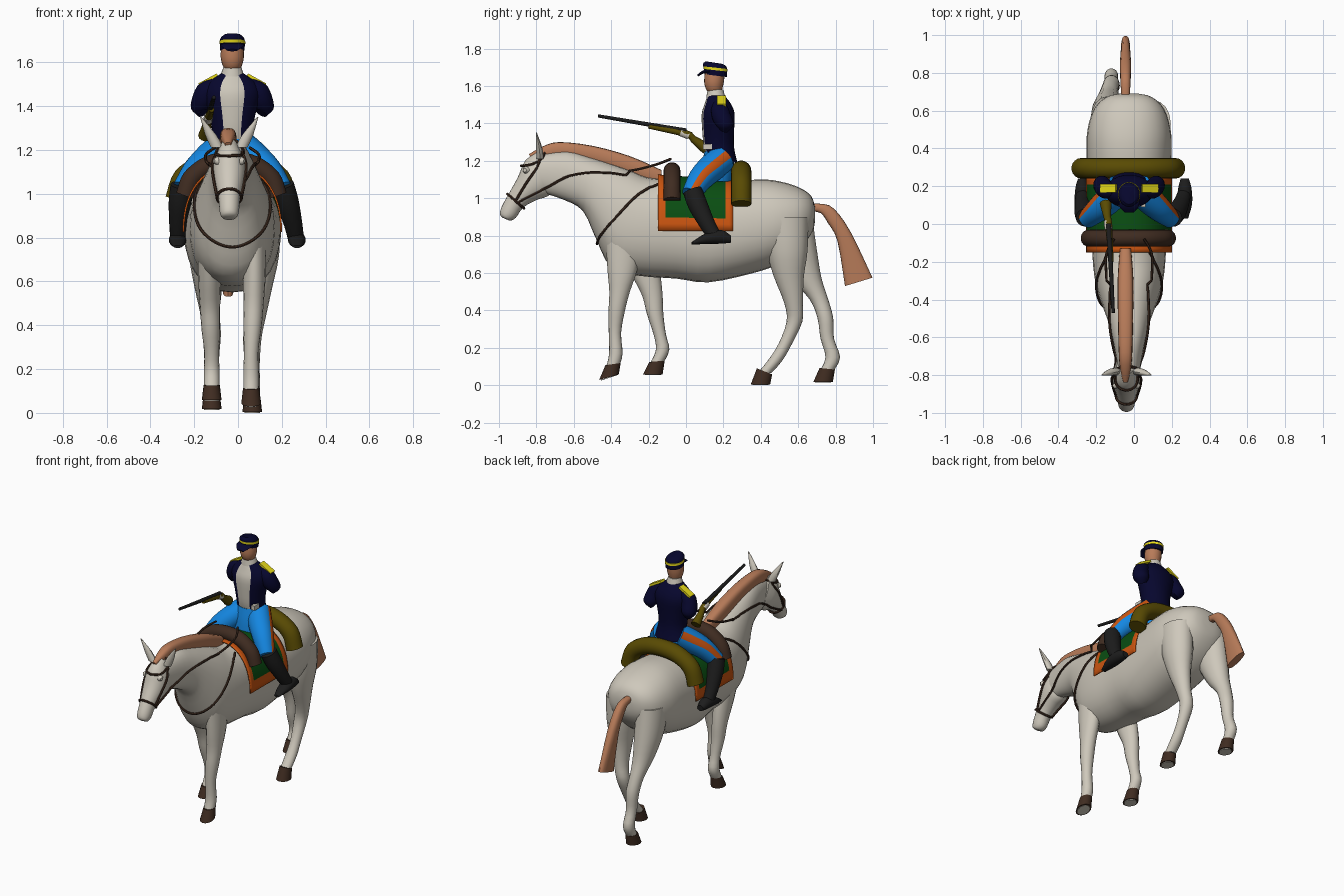
import bpy, bmesh, math
from mathutils import Vector as V
from mathutils.bvhtree import BVHTree

if "Cube" in bpy.data.objects:
    bpy.data.objects.remove(bpy.data.objects["Cube"])

CX = -.026  # centre line of horse and rider


def material(name, *rgb):
    m = bpy.data.materials.new(name)
    m.use_nodes = True
    m.diffuse_color = (*rgb, 1)
    m.node_tree.nodes["Principled BSDF"].inputs["Base Color"].default_value = (*rgb, 1)
    return m


WHITE = material("warm white", .62, .58, .5)
TAN = material("tan", .48, .2, .1)
NAVY = material("navy", .002, .002, .027)
BLUE = material("bright blue", .007, .24, .75)
ORANGE = material("orange", .6, .09, .005)
GREEN = material("green", .003, .075, .006)
OLIVE = material("olive", .1, .07, .001)
BROWN = material("dark brown", .05, .025, .015)
BLACK = material("black", .012, .012, .012)
YELLOW = material("yellow", .8, .7, .01)


def finish(name, bm, mats):
    bmesh.ops.recalc_face_normals(bm, faces=bm.faces)
    mesh = bpy.data.meshes.new(name)
    bm.to_mesh(mesh)
    bm.free()
    ob = bpy.data.objects.new(name, mesh)
    bpy.context.collection.objects.link(ob)
    for m in mats:
        mesh.materials.append(m)
    bpy.ops.object.select_all(action='DESELECT')
    ob.select_set(True)
    bpy.context.view_layer.objects.active = ob
    bpy.ops.object.shade_smooth_by_angle(angle=math.radians(40))
    return ob


def spline(points, i, t):
    a, b, c, d = (points[max(0, min(len(points) - 1, i + k))] for k in (-1, 0, 1, 2))
    return (b * 2 + (c - a) * t + (a * 2 - b * 5 + c * 4 - d) * t * t
            + (b * 3 - a - c * 3 + d) * t ** 3) * .5


def power(value, exponent):
    return math.copysign(abs(value) ** exponent, value)


def loft(name, rings, mats, n=20, steps=3, rule=None, box=1):
    """Skin rings (centre, axis, axis), eased between the given ones; box < 1 squares them."""
    columns = list(zip(*rings))
    fine = [[spline(c, i, s / steps) for c in columns]
            for i in range(len(rings) - 1) for s in range(steps)] + [rings[-1]]
    angles = [math.tau * j / n for j in range(n)]
    turn = [(power(math.cos(a), box), power(math.sin(a), box)) for a in angles]
    bm = bmesh.new()
    loops = [[bm.verts.new(c + a * p + b * q) for p, q in turn] for c, a, b in fine]
    for low, high in zip(loops, loops[1:]):
        for j in range(n):
            f = bm.faces.new((low[j], low[j - 1], high[j - 1], high[j]))
            f.material_index = rule(j) if rule else 0
    bm.faces.new(loops[0])
    bm.faces.new(loops[-1])
    return finish(name, bm, mats)


def section(y1, z1, y2, z2, width, x=CX):
    """Ring through a top and a bottom point with a half width."""
    top, bottom = V((x, y1, z1)), V((x, y2, z2))
    return (top + bottom) / 2, (top - bottom) / 2, V((width, 0, 0))


def column(name, points, mats, **options):
    """Stacked rings: x, y, z, x radius, y radius, rise towards the back."""
    rings = [(V((x, y, z)), V((rx, 0, 0)), V((0, ry, rise))) for x, y, z, rx, ry, rise in points]
    return loft(name, rings, mats, **options)


def stack(name, points, mats, rise=0, **options):
    """Column on the centre line: y, z, x radius, y radius."""
    return column(name, [(CX, *p, rise) for p in points], mats, **options)


def tube(name, points, mats, hint=(1, 0, 0), **options):
    """Round tube along a path: x, y, z, radius."""
    rings = []
    for i, p in enumerate(points):
        ahead, behind = points[min(i + 1, len(points) - 1)], points[max(i - 1, 0)]
        d = (V(ahead[:3]) - V(behind[:3])).normalized()
        u = (V(hint) - d * V(hint).dot(d)).normalized()
        rings.append((V(p[:3]), u * p[3], d.cross(u) * p[3]))
    return loft(name, rings, mats, **options)


def block(name, location, scale, mat, tilt=0):
    bpy.ops.mesh.primitive_cube_add(size=1, location=location, rotation=(0, tilt, 0))
    ob = bpy.context.object
    ob.name, ob.scale = name, scale
    ob.data.materials.append(mat)


# Horse trunk and neck
body = loft("horse_body", [section(*s) for s in (
    (.69, .95, .69, .88, .05), (.67, 1.01, .675, .82, .12), (.61, 1.055, .61, .73, .185),
    (.5, 1.09, .5, .65, .22), (.38, 1.1, .36, .6, .225), (.15, 1.08, .12, .55, .215),
    (-.05, 1.1, -.05, .57, .2), (-.2, 1.11, -.25, .585, .19), (-.3, 1.15, -.4, .63, .17),
    (-.42, 1.19, -.48, .78, .135), (-.52, 1.22, -.55, .93, .105), (-.64, 1.25, -.65, .99, .08),
    (-.79, 1.23, -.77, 1.03, .055))], [WHITE], n=28, box=.9)

# Head, ears and eyes
head = loft("horse_head", [section(*s, x=-.04) for s in (
    (-.79, 1.255, -.69, 1.05, .055), (-.86, 1.2, -.74, 1.01, .075), (-.9, 1.11, -.8, .99, .068),
    (-.95, 1.02, -.87, .95, .05), (-.985, .955, -.91, .895, .045),
    (-.995, .915, -.94, .88, .035), (-.98, .895, -.955, .885, .015))], [WHITE])
for s, side in ((1, "left"), (-1, "right")):
    column(side + "_ear", [(-.04 + s * .055, -.78, 1.21, .028, .02, 0),
                           (-.04 + s * .085, -.785, 1.27, .025, .017, 0),
                           (-.04 + s * .13, -.8, 1.35, .003, .003, 0)], [WHITE], n=10)
    tube(side + "_eye", [(-.04 + s * .055, -.855, 1.15, .02), (-.04 + s * .07, -.862, 1.15, .01)],
         [WHITE], hint=(0, 0, 1), n=10)

# Mane and tail
loft("mane", [section(*s, x=-.045) for s in (
    (-.84, 1.235, -.82, 1.2, .014), (-.77, 1.275, -.74, 1.2, .03), (-.68, 1.3, -.67, 1.21, .036),
    (-.5, 1.28, -.5, 1.185, .04), (-.3, 1.225, -.3, 1.115, .042), (-.13, 1.15, -.13, 1.06, .03))],
    [TAN], n=16, box=.7)
loft("tail", [section(*s, x=-.045) for s in (
    (.64, .97, .66, .93, .02), (.72, .97, .72, .92, .025), (.79, .945, .76, .865, .028),
    (.88, .82, .81, .77, .03), (.997, .575, .85, .53, .024))], [TAN], n=16, box=.8)


# Legs along (y, z) paths, hooves with pale soles
def leg(name, x_top, x_foot, top, low, radii, path):
    points = []
    for i, ((y, z), (rx, ry)) in enumerate(zip(path, radii)):
        t = min(1, i / 4)
        points.append((x_top + (x_foot - x_top) * t * t, y, z, rx, ry, 0))
    column(name + "_leg", points, [WHITE], n=16)
    sole = V((x_foot, y - .022, z - .062))
    column(name + "_hoof", [(x_foot, y, z + .008, .037, .041, top), (*sole, .045, .052, low)],
           [BROWN], n=16, steps=1)
    column(name + "_sole", [(*sole, .036, .042, low), (*(sole - V((0, 0, .004))), .036, .042, low)],
           [WHITE], n=16, steps=1)


front = ((.055, .1), (.052, .08), (.046, .055), (.042, .044), (.033, .033), (.036, .036), (.035, .035))
hind = ((.09, .125), (.085, .11), (.063, .08), (.045, .05), (.042, .042), (.034, .036),
        (.036, .039), (.034, .037))
leg("left_front", .075, .06, .006, .014, front, (
    (-.33, .8), (-.34, .62), (-.355, .5), (-.37, .4), (-.38, .28), (-.375, .17), (-.39, .105)))
leg("right_front", -.13, -.12, .004, 0, front, (
    (-.28, .8), (-.22, .61), (-.18, .48), (-.165, .38), (-.14, .27), (-.125, .19), (-.155, .12)))
leg("left_hind", .105, .065, -.016, 0, hind, (
    (.53, .9), (.54, .72), (.55, .58), (.575, .44), (.58, .34), (.53, .22), (.475, .13), (.42, .066)))
leg("right_hind", -.14, -.12, -.004, 0, hind, (
    (.55, .9), (.59, .72), (.645, .57), (.71, .46), (.745, .36), (.755, .25), (.785, .15), (.755, .08)))

# Saddle blanket draped over the back, with a border
bm = bmesh.new()
bmesh.ops.create_grid(bm, x_segments=30, y_segments=20, size=1)
for f in bm.faces:
    c = f.calc_center_median()
    f.material_index = int(abs(c.x) > .86 or abs(c.y) > .8)
for v in bm.verts:
    a, t = v.co.x * math.pi / 2, v.co.y
    v.co = (CX + .227 * power(math.sin(a), .9), .05 + .2 * t,
            .825 + (.287 - .015 * t) * power(math.cos(a), .9))
blanket = finish("saddle_blanket", bm, [GREEN, ORANGE])
blanket.modifiers.new("thickness", 'SOLIDIFY').thickness = .008


def mirrored(half):
    """Path from the right side over the first point to the left side."""
    return [(-p[0], *p[1:]) for p in half[:0:-1]] + half


# Rolls tied before and behind the saddle
def roll(name, y, radius, drop, wide, mat):
    arch = mirrored([(0, 1.147), (.12, 1.13), (.215, 1.07), (.25, drop)])
    tube(name, [(-.03 + x * wide, y, z, radius) for x, z in arch], [mat], hint=(0, 1, 0), n=18, steps=4)


roll("bedroll", .295, .054, .97, 1, OLIVE)
roll("pommel_roll", -.075, .045, .99, .84, BROWN)

# Bridle, reins and breast strap, laid on the hide
verts, polys = [], []
for ob in (body, head):
    polys += [[i + len(verts) for i in p.vertices] for p in ob.data.polygons]
    verts += [v.co.copy() for v in ob.data.vertices]
hide = BVHTree.FromPolygons(verts, polys)


def strap(name, points):
    points = [V(p) for p in points]
    path = []
    for i in range(len(points) - 1):
        for k in range(7):
            p = spline(points, i, k / 6)
            hit, normal, _, gap = hide.find_nearest(p)
            p = hit + normal * .006 if gap < .04 else p
            if not path or (p - V(path[-1][:3])).length > .002:
                path.append((*p, .007))
    tube(name, path, [BROWN], hint=(.35, .4, .85), n=6, steps=1)


def band(name, *shape):
    c, a, b = section(*shape, x=-.04)
    angles = [k * math.tau / 12 for k in range(13)]
    strap(name, [c + a * math.cos(t) + b * math.sin(t) for t in angles])


band("noseband", -.95, 1.02, -.87, .95, .05)
band("browband", -.875, 1.17, -.75, 1.22, .075)
for s, side in ((1, "left"), (-1, "right")):
    strap(side + "_cheek_strap", [(-.04 + s * x, y, z) for x, y, z in (
        (.05, -.91, .985), (.07, -.86, 1.07), (.075, -.8, 1.16), (.06, -.78, 1.21))])
    strap(side + "_rein", [(CX + s * x, y, z) for x, y, z in (
        (.05, -.9, .97), (.07, -.78, 1.03), (.085, -.62, 1.12), (.11, -.4, 1.14),
        (.12, -.28, 1.15), (.12, -.16, 1.18), (.08, -.08, 1.21))])
strap("breast_strap", [(CX + x, y, z) for x, y, z in mirrored(
    [(0, -.49, .75), (.09, -.46, .79), (.16, -.37, .9), (.17, -.25, 1.03), (.13, -.15, 1.1)])])

# Rider coat with pale front, collar, head and glove
stack("coat", [(.2, 1.19, .11, .075), (.177, 1.27, .092, .08), (.172, 1.36, .105, .085),
               (.172, 1.45, .128, .088), (.17, 1.505, .11, .07), (.16, 1.55, .05, .045)],
      [NAVY, WHITE], n=28, rule=lambda j: int(20 <= j < 24))
stack("collar", [(.16, 1.535, .056, .052), (.157, 1.58, .04, .042)], [WHITE], steps=1)
stack("rider_head", [(.155, 1.56, .028, .03), (.15, 1.585, .044, .044), (.15, 1.625, .053, .053),
                     (.155, 1.68, .05, .053)], [TAN])
block("left_glove", (CX + .075, .115, 1.275), (.025, .05, .03), WHITE)

# Cap sloping down to the back, with brim and yellow band
stack("cap", [(.16, 1.655, .056, .058), (.158, 1.685, .057, .062), (.153, 1.71, .054, .063),
              (.15, 1.725, .038, .046)], [NAVY], rise=-.007)
stack("cap_band", [(.158, 1.684, .0595, .0645), (.157, 1.698, .059, .065)], [YELLOW], rise=-.007, steps=1)
loft("cap_brim", [section(*s) for s in ((.125, 1.69, .125, 1.668, .055), (.09, 1.683, .09, 1.665, .05),
                                        (.06, 1.66, .064, 1.65, .025))], [NAVY])

# Hips, arms, epaulettes, trousers and boots; the left boot splays outward more
stack("hips", [(.16, 1.09, .1, .09), (.17, 1.17, .1, .09), (.17, 1.25, .08, .07)], [BLUE])
for s, side, splay in ((1, "left", .04), (-1, "right", -.006)):
    def limb(part, points, mats, **options):
        tube(f"{side}_{part}", [(CX + s * x, *rest) for x, *rest in points], mats, **options)
    limb("sleeve", [(.075, .175, 1.495, .035), (.115, .18, 1.472, .047), (.132, .19, 1.435, .05),
                    (.143, .21, 1.39, .046), (.13, .2, 1.37, .03)], [NAVY])
    block(side + "_epaulette", (CX + s * .11, .19, 1.52), (.095, .046, .014), YELLOW, s * .5)
    limb("trouser", [(.045, .195, 1.21, .075), (.1, .135, 1.16, .075), (.165, .075, 1.1, .066),
                     (.225, .025, 1.02, .05)],
         [BLUE, ORANGE], hint=(s, 0, 0), rule=lambda j: int(j < 2))
    limb("boot", [(.23, .035, 1.04, .052), (.24 + splay * .3, .065, .96, .052),
                  (.25 + splay * .7, .115, .86, .042), (.252 + splay, .16, .785, .036)], [BLACK], n=16)
    loft(side + "_boot_foot", [section(*p, x=CX + s * (.255 + splay)) for p in (
        (.24, .8, .24, .762, .022), (.19, .83, .19, .757, .036), (.11, .815, .11, .755, .04),
        (.03, .765, .03, .752, .018))], [BLACK], n=14)

# Carbine
tube("carbine_barrel", [(-.11, -.47, 1.44, .009), (-.135, 0, 1.36, .014)], [BLACK], n=10)
tube("carbine_lock", [(-.135, -.03, 1.352, .021), (-.138, .015, 1.335, .022)], [WHITE], n=10)
tube("carbine_stock", [(-.12, -.2, 1.384, .012), (-.135, 0, 1.345, .019), (-.142, .04, 1.315, .02),
                       (-.15, .11, 1.265, .032)], [OLIVE], n=12)
